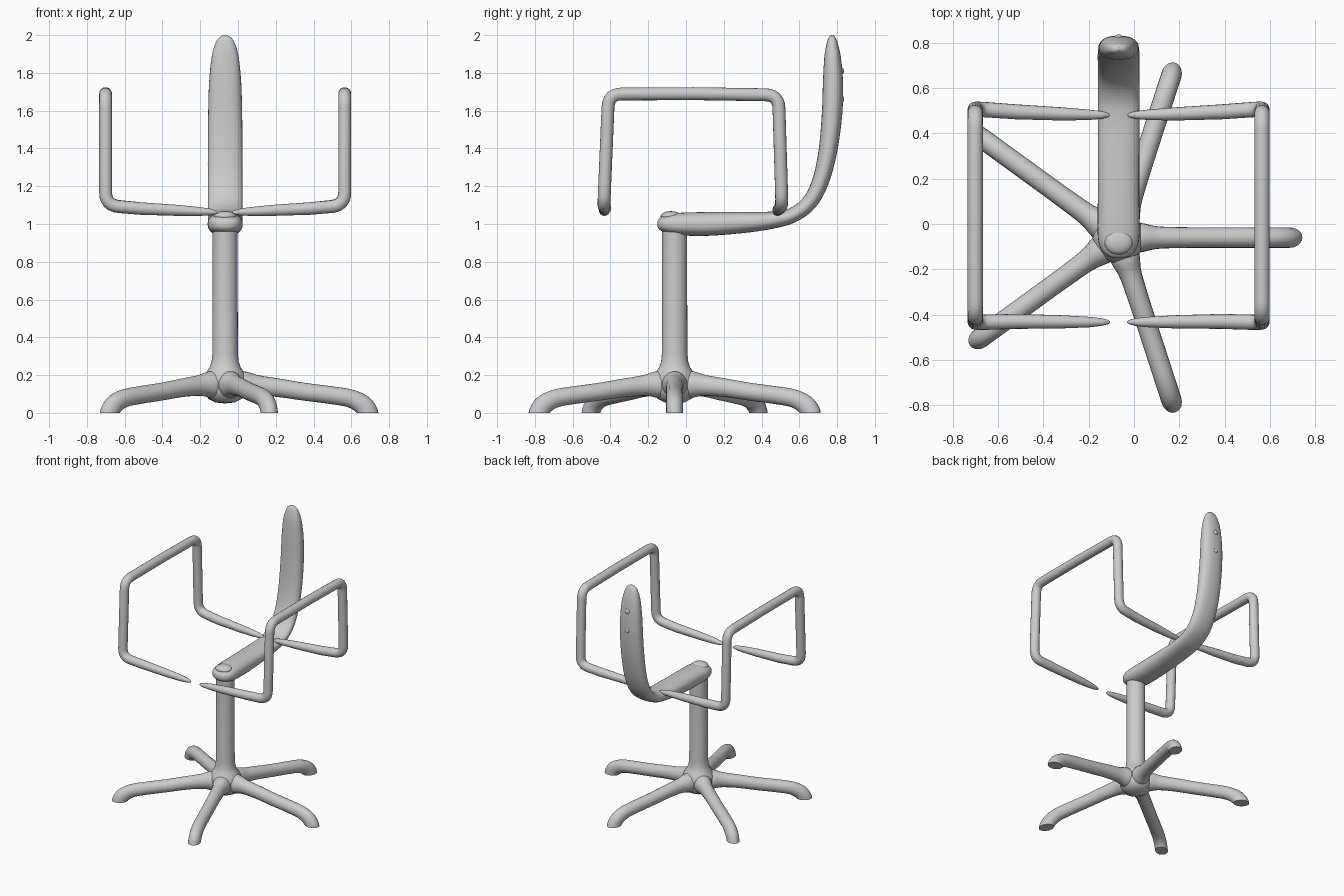
import bpy, bmesh, math
from mathutils import Vector

if "Cube" in bpy.data.objects:
    bpy.data.objects.remove(bpy.data.objects["Cube"])

CX, CY = -0.068, -0.06          # axis of the column

grey = bpy.data.materials.new("grey_metal")
grey.use_nodes = True
COLOUR = (0.6, 0.6, 0.6, 1)
grey.diffuse_color = COLOUR
grey.node_tree.nodes["Principled BSDF"].inputs["Base Color"].default_value = COLOUR


def finish(name, bm, angle=40):
    bmesh.ops.recalc_face_normals(bm, faces=bm.faces)
    mesh = bpy.data.meshes.new(name)
    bm.to_mesh(mesh)
    bm.free()
    obj = bpy.data.objects.new(name, mesh)
    bpy.context.collection.objects.link(obj)
    mesh.materials.append(grey)
    bpy.ops.object.select_all(action='DESELECT')
    obj.select_set(True)
    bpy.context.view_layer.objects.active = obj
    bpy.ops.object.shade_smooth_by_angle(angle=math.radians(angle))
    return obj


def spline(keys, steps=6):
    """Smooth curve through keys of (x, y, z, half width, half thickness)."""
    k = [Vector(p) for p in keys]
    k = [k[0]] + k + [k[-1]]
    out = []
    for a, b, c, d in zip(k, k[1:], k[2:], k[3:]):
        for i in range(steps):
            t = i / steps
            out.append(0.5 * (2 * b + (c - a) * t + (2 * a - 5 * b + 4 * c - d) * t * t
                              + (3 * b - a - 3 * c + d) * t ** 3))
    return out + [k[-1]]


def rounded(keys, radius, steps=6):
    """Polyline whose sharp corners are replaced by small bends."""
    k = [Vector(p) for p in keys]
    out = [k[0]]
    for a, b, c in zip(k, k[1:], k[2:]):
        u, v = (a - b).normalized(), (c - b).normalized()
        if u.dot(v) < -0.8:
            out.append(b)
            continue
        for i in range(steps + 1):
            t = i / steps
            out.append(b + u * radius * (1 - t) ** 2 + v * radius * t * t)
    return out + [k[-1]]


def sweep(path, side, n=20, power=1.0):
    """Skin an oval section along a path."""
    bm = bmesh.new()
    pos = [Vector(p[:3]) for p in path]
    side, rings, last = Vector(side), [], None
    for i, p in enumerate(path):
        tan = (pos[min(i + 1, len(pos) - 1)] - pos[max(i - 1, 0)]).normalized()
        if last:
            side = last.rotation_difference(tan) @ side
        side = (side - tan * side.dot(tan)).normalized()
        last, up = tan, tan.cross(side)
        ring = []
        for j in range(n):
            a = math.tau * j / n
            c, s = math.cos(a), math.sin(a)
            c = math.copysign(abs(c) ** power, c)
            s = math.copysign(abs(s) ** power, s)
            ring.append(bm.verts.new(pos[i] + side * c * p[3] + up * s * p[4]))
        rings.append(ring)
    for r, q in zip(rings, rings[1:]):
        for j in range(n):
            bm.faces.new((r[j], r[(j + 1) % n], q[(j + 1) % n], q[j]))
    bm.faces.new(rings[0])
    bm.faces.new(rings[-1])
    return bm


def lathe(name, profile, n=32):
    bm = bmesh.new()
    verts = [bm.verts.new((CX + r, CY, z)) for r, z in profile]
    edges = [bm.edges.new(e) for e in zip(verts, verts[1:])]
    bmesh.ops.spin(bm, geom=verts + edges, cent=(CX, CY, 0), axis=(0, 0, 1),
                   angle=math.tau, steps=n)
    bmesh.ops.remove_doubles(bm, verts=bm.verts, dist=1e-4)
    return finish(name, bm)


def dome(name, centre, size):
    bm = bmesh.new()
    bmesh.ops.create_uvsphere(bm, u_segments=20, v_segments=10, radius=1)
    bmesh.ops.scale(bm, vec=size, verts=bm.verts)
    bmesh.ops.translate(bm, vec=centre, verts=bm.verts)
    return finish(name, bm)


# Column flaring into the hub
lathe("column_and_hub", [(0, 0.05), (0.05, 0.055), (0.09, 0.075), (0.11, 0.11), (0.115, 0.15),
                         (0.112, 0.19), (0.1, 0.215), (0.083, 0.24), (0.072, 0.27),
                         (0.067, 0.32), (0.066, 0.98), (0, 0.98)])

# Five legs with flat-cut feet: (distance, height, half width, half thickness)
LEG = [(0.02, 0.145, 0.075, 0.075), (0.10, 0.15, 0.065, 0.07), (0.17, 0.145, 0.05, 0.055),
       (0.28, 0.133, 0.046, 0.049), (0.42, 0.112, 0.045, 0.047), (0.56, 0.094, 0.045, 0.047),
       (0.66, 0.077, 0.045, 0.048), (0.725, 0.045, 0.045, 0.052), (0.755, 0.0, 0.045, 0.055),
       (0.76, -0.06, 0.045, 0.055)]
for i in range(5):
    a = math.tau * i / 5
    c, s = math.cos(a), math.sin(a)
    bm = sweep(spline([(CX + r * c, CY + r * s, z, w, t) for r, z, w, t in LEG]), (-s, c, 0))
    cut = bmesh.ops.bisect_plane(bm, geom=bm.verts[:] + bm.edges[:] + bm.faces[:],
                                 plane_co=(0, 0, 0), plane_no=(0, 0, -1), clear_outer=True)
    rim = [e for e in cut["geom_cut"] if isinstance(e, bmesh.types.BMEdge)]
    bmesh.ops.holes_fill(bm, edges=rim)
    finish(f"leg_{i + 1}", bm)

# Seat bar bending up into the backrest: (y, z, half width, half thickness)
BAR = [(-0.15, 1.0, 0.02, 0.015), (-0.14, 1.0, 0.05, 0.03), (-0.11, 1.0, 0.078, 0.045),
       (-0.05, 1.0, 0.092, 0.058), (0.1, 1.0, 0.092, 0.063), (0.3, 1.008, 0.092, 0.056),
       (0.45, 1.02, 0.092, 0.046), (0.56, 1.045, 0.092, 0.04), (0.65, 1.11, 0.092, 0.041),
       (0.71, 1.22, 0.092, 0.044), (0.75, 1.38, 0.092, 0.049), (0.773, 1.58, 0.09, 0.054),
       (0.778, 1.75, 0.085, 0.053), (0.776, 1.88, 0.072, 0.044), (0.774, 1.95, 0.054, 0.031),
       (0.773, 1.985, 0.034, 0.019), (0.773, 2.0, 0.008, 0.006)]
finish("seat_and_back_bar", sweep(spline([(CX, y, z, w, t) for y, z, w, t in BAR]),
                                  (1, 0, 0), n=28, power=0.85))
dome("pivot_cap", (CX, -0.08, 1.042), (0.062, 0.055, 0.026))

# Two bolts on the back of the backrest
for name, z in (("upper_bolt", 1.81), ("lower_bolt", 1.66)):
    dome(name, (CX, 0.822, z), (0.02, 0.015, 0.02))

# Bent rod arms, tapering to rounded points at the inner ends:
# (distance from centre, y, z, radius)
ARM = [(0.038, -0.433, 1.06, 0.003), (0.045, -0.433, 1.061, 0.009),
       (0.075, -0.433, 1.063, 0.017), (0.13, -0.433, 1.066, 0.023),
       (0.25, -0.432, 1.072, 0.029), (0.45, -0.43, 1.082, 0.033),
       (0.633, -0.435, 1.098, 0.034), (0.633, -0.41, 1.688, 0.034),
       (0.633, 0.04, 1.69, 0.034), (0.633, 0.49, 1.683, 0.034),
       (0.633, 0.508, 1.10, 0.034), (0.45, 0.495, 1.082, 0.033),
       (0.25, 0.486, 1.072, 0.029), (0.13, 0.482, 1.066, 0.023),
       (0.075, 0.481, 1.063, 0.017), (0.045, 0.481, 1.061, 0.009),
       (0.038, 0.481, 1.06, 0.003)]
for name, sign in (("left_arm", 1), ("right_arm", -1)):
    keys = [(CX + sign * d, y, z, r, r) for d, y, z, r in ARM]
    finish(name, sweep(rounded(keys, 0.07), (0, 1, 0), n=16))
